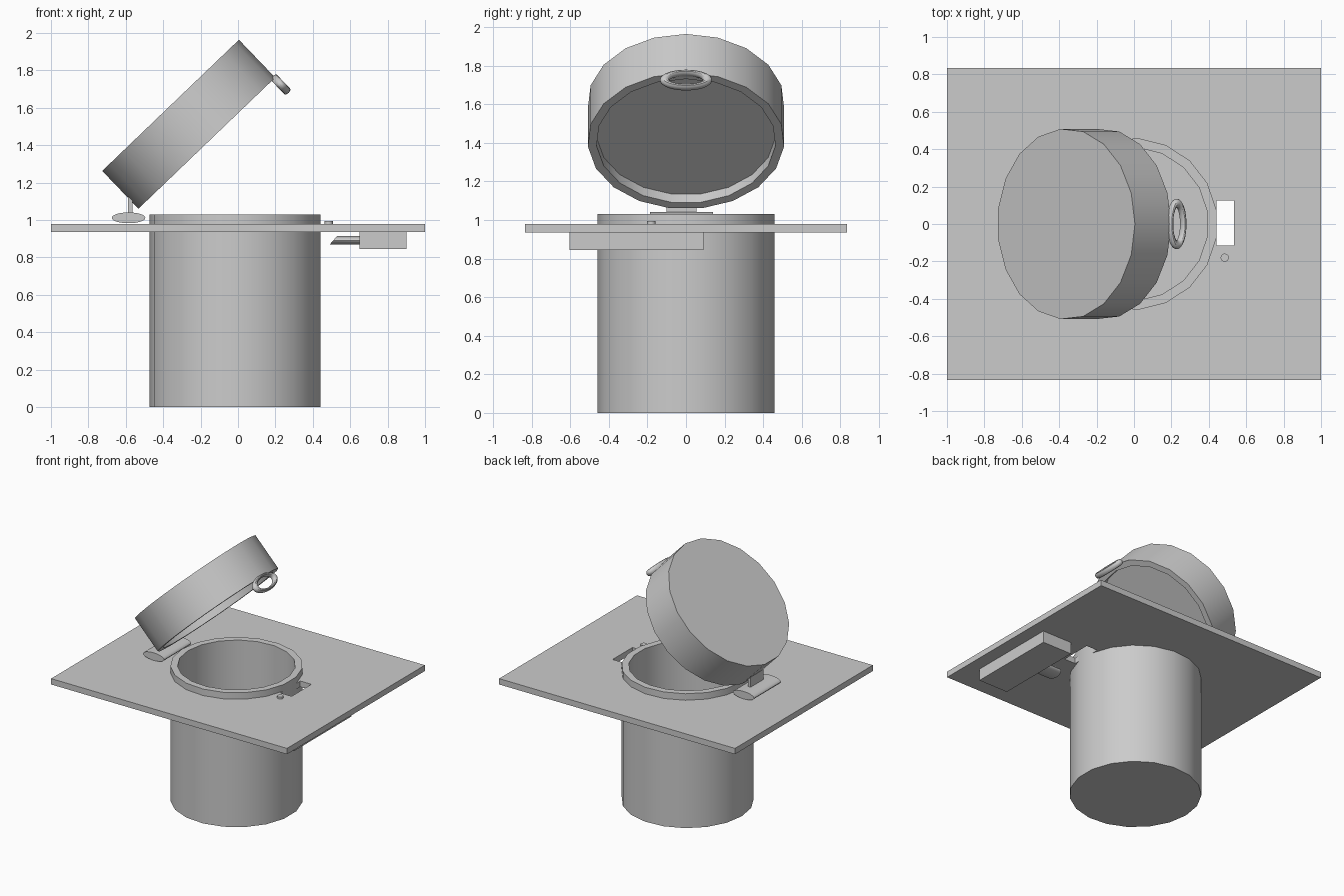
import bpy, bmesh, math
from mathutils import Matrix, Vector

cube = bpy.data.objects.get("Cube")
if cube:
    bpy.data.objects.remove(cube, do_unlink=True)

grey = bpy.data.materials.new("light_grey")
grey.use_nodes = True
colour = (0.6, 0.6, 0.6, 1)
grey.diffuse_color = colour
grey.node_tree.nodes["Principled BSDF"].inputs["Base Color"].default_value = colour


def finish(name, bm, smooth=False, matrix=Matrix()):
    """Turn a bmesh into a named, coloured object."""
    bmesh.ops.remove_doubles(bm, verts=bm.verts, dist=1e-5)
    bmesh.ops.recalc_face_normals(bm, faces=bm.faces)
    mesh = bpy.data.meshes.new(name)
    bm.to_mesh(mesh)
    bm.free()
    mesh.materials.append(grey)
    obj = bpy.data.objects.new(name, mesh)
    bpy.context.collection.objects.link(obj)
    obj.matrix_world = matrix
    bpy.ops.object.select_all(action='DESELECT')
    obj.select_set(True)
    bpy.context.view_layer.objects.active = obj
    if smooth:
        bpy.ops.object.shade_smooth_by_angle(angle=math.radians(30))
    return obj


def box(name, low, high):
    low, high = Vector(low), Vector(high)
    bm = bmesh.new()
    bmesh.ops.create_cube(bm, size=1)
    bmesh.ops.scale(bm, vec=high - low, verts=bm.verts)
    bmesh.ops.translate(bm, vec=(low + high) / 2, verts=bm.verts)
    return finish(name, bm)


def lathe(name, profile, sides, matrix=Matrix()):
    """Revolve (radius, height) points around z."""
    bm = bmesh.new()
    verts = [bm.verts.new((r, 0, z)) for r, z in profile]
    edges = [bm.edges.new(pair) for pair in zip(verts, verts[1:])]
    bmesh.ops.spin(bm, geom=verts + edges, cent=(0, 0, 0), axis=(0, 0, 1),
                   angle=math.tau, steps=sides, use_duplicate=False)
    return finish(name, bm, True, matrix)


def ellipse_bar(name, centre, rx, rz, y0, y1, sides=24):
    """Elliptical section in xz, extruded along y."""
    bm = bmesh.new()
    ring = [bm.verts.new((centre[0] + rx * math.cos(i * math.tau / sides), y0,
                          centre[1] + rz * math.sin(i * math.tau / sides)))
            for i in range(sides)]
    face = bm.faces.new(ring)
    out = bmesh.ops.extrude_face_region(bm, geom=[face], use_keep_orig=True)
    moved = [v for v in out["geom"] if isinstance(v, bmesh.types.BMVert)]
    bmesh.ops.translate(bm, vec=(0, y1 - y0, 0), verts=moved)
    return finish(name, bm, True)


# Open-topped tube with a closed floor
tube_place = Matrix.Translation((-0.013, 0, 0)) @ Matrix.Rotation(math.pi, 4, 'Z')
R = 0.46
lathe("tube", [(0, 0), (R, 0), (R, 1.03), (R - 0.05, 1.03), (R - 0.05, 0.04), (0, 0.04)],
      19, tube_place)

# Mounting plate, with openings for the tube and the latch
plate = box("mounting_plate", (-1, -0.835, 0.935), (1, 0.835, 0.98))
cutters = [lathe("tube_cutter", [(0, 0.8), (R - 0.02, 0.8), (R - 0.02, 1.1), (0, 1.1)],
                 19, tube_place),
           box("slot_cutter", (0.44, -0.115, 0.8), (0.535, 0.125, 1.1))]
for cutter in cutters:
    cutter.hide_render = True
    mod = plate.modifiers.new("opening", 'BOOLEAN')
    mod.object = cutter
    mod.solver = 'EXACT'
    bpy.context.view_layer.objects.active = plate
    bpy.ops.object.modifier_apply(modifier=mod.name)
    bpy.data.objects.remove(cutter, do_unlink=True)

# Latch housing and its slant-ended bolt under the plate
box("latch_housing", (0.65, -0.605, 0.845), (0.9, 0.09, 0.936))
bm = bmesh.new()
bmesh.ops.create_cone(bm, cap_ends=True, segments=24, radius1=1, radius2=1, depth=1)
for v in bm.verts:
    side, up, along = v.co.x, v.co.y, v.co.z
    x = 0.66 if along > 0 else 0.51 + 0.02 * up
    v.co = (x, -0.257 + 0.07 * side, 0.892 + 0.023 * up)
finish("latch_bolt", bm, True)

# Small button beside the slot
lathe("button", [(0, 0.97), (0.022, 0.97), (0.022, 0.995), (0, 0.995)], 16,
      Matrix.Translation((0.485, -0.18, 0)))

# Hinge base and upright leaf
ellipse_bar("hinge_base", (-0.585, 1.012), 0.09, 0.029, -0.187, 0.14)
box("hinge_leaf", (-0.587, -0.102, 1.02), (-0.565, 0.055, 1.16))

# Raised lid with a shallow recess underneath
tilt = Matrix.Rotation(math.radians(-43.8), 4, 'Y')
L, T = 0.51, 0.28
lathe("lid", [(0, 0), (L, 0), (L, -T), (L - 0.045, -T), (L - 0.045, -T + 0.06), (0, -T + 0.06)],
      19, Matrix.Translation((-0.363, 0, 1.611)) @ tilt)

# Oval pull ring on the lid's free edge
bm = bmesh.new()
bmesh.ops.create_circle(bm, segments=12, radius=0.024,
                        matrix=Matrix.Translation((0.111, 0, 0)) @ Matrix.Rotation(math.pi / 2, 4, 'X'))
bmesh.ops.spin(bm, geom=bm.verts[:] + bm.edges[:], cent=(0, 0, 0), axis=(0, 0, 1),
               angle=math.tau, steps=32, use_duplicate=False)
bmesh.ops.scale(bm, vec=(0.46, 1, 0.9), verts=bm.verts)
finish("pull_ring", bm, True, Matrix.Translation((0.228, 0, 1.725)) @ Matrix.Rotation(math.radians(46), 4, 'Y'))
